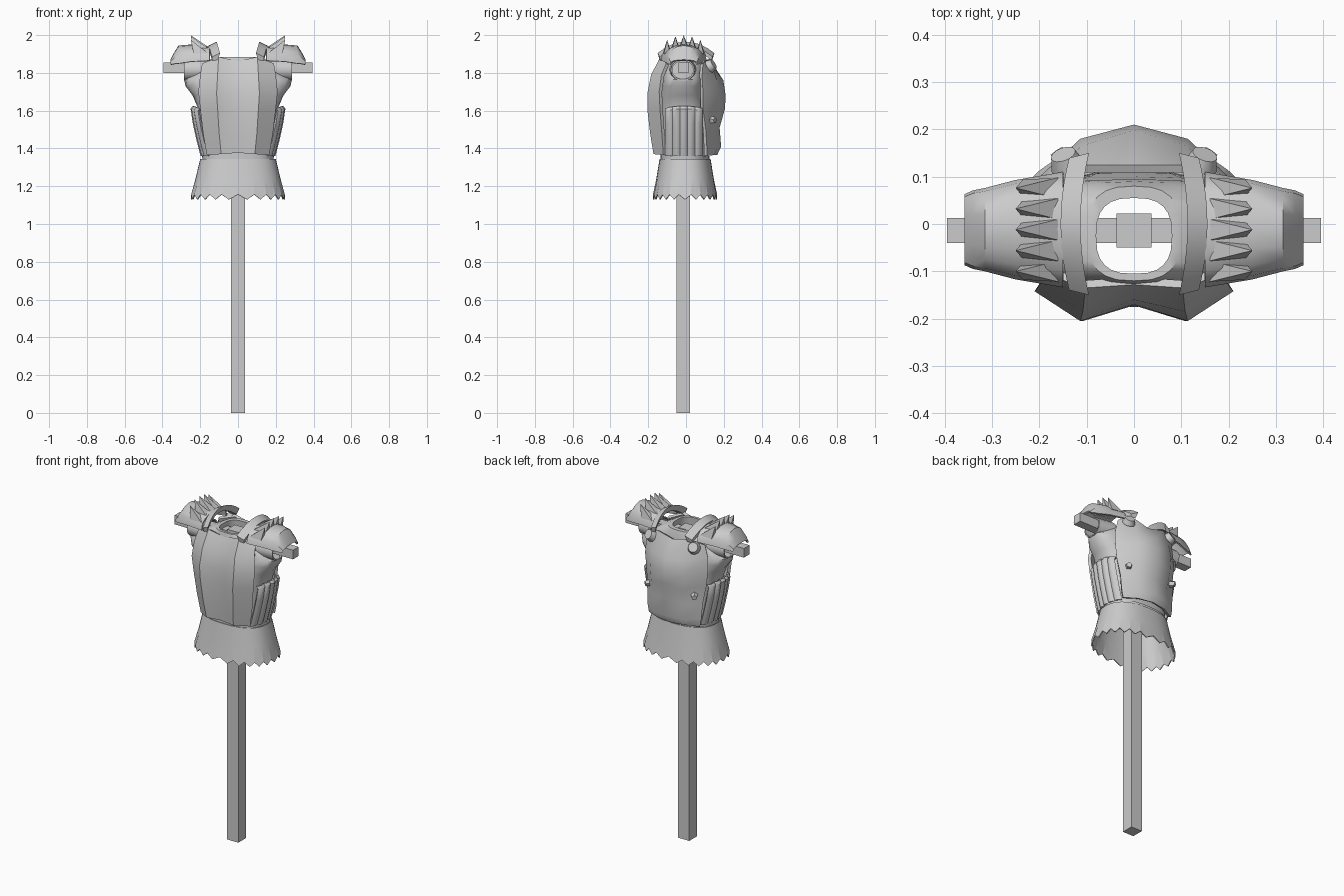
import bpy, bmesh, math
from mathutils import Vector

cube = bpy.data.objects.get("Cube")
if cube:
    bpy.data.objects.remove(cube, do_unlink=True)

grey = bpy.data.materials.new("plain_grey")
grey.use_nodes = True
grey.diffuse_color = (0.6, 0.6, 0.6, 1)
grey.node_tree.nodes["Principled BSDF"].inputs["Base Color"].default_value = (0.6, 0.6, 0.6, 1)


def finish(name, bm, thick=0, mirror=False, smooth=35):
    """Turn a bmesh into a shaded object, thickened inward and mirrored if asked."""
    mesh = bpy.data.meshes.new(name)
    bm.to_mesh(mesh)
    bm.free()
    mesh.materials.append(grey)
    ob = bpy.data.objects.new(name, mesh)
    bpy.context.scene.collection.objects.link(ob)
    bpy.ops.object.select_all(action='DESELECT')
    ob.select_set(True)
    bpy.context.view_layer.objects.active = ob
    if thick:
        m = ob.modifiers.new("thickness", 'SOLIDIFY')
        m.thickness, m.offset = thick, -1
        bpy.ops.object.modifier_apply(modifier=m.name)
    if mirror:
        m = ob.modifiers.new("other_side", 'MIRROR')
        m.use_mirror_merge = False
        bpy.ops.object.modifier_apply(modifier=m.name)
    if smooth:
        bpy.ops.object.shade_smooth_by_angle(angle=math.radians(smooth))
    return ob


def skin(name, rows, closed=False, flip=False, **kw):
    """Surface through rows of points."""
    bm = bmesh.new()
    vs = [[bm.verts.new(p) for p in row] for row in rows]
    n = len(rows[0])
    for a, b in zip(vs, vs[1:]):
        for i in range(n if closed else n - 1):
            j = (i + 1) % n
            quad = [a[i], a[j], b[j], b[i]]
            bm.faces.new(quad[::-1] if flip else quad)
    return finish(name, bm, **kw)


def box(name, lo, hi):
    bm = bmesh.new()
    bmesh.ops.create_cube(bm, size=1)
    for v in bm.verts:
        v.co = [(l + h) / 2 + c * (h - l) for l, h, c in zip(lo, hi, v.co)]
    finish(name, bm, smooth=0)


def ring(rx, ry, cy, z, n, power=2.0):
    """Superellipse cross-section."""
    pts = []
    for i in range(n):
        c, s = math.cos(math.tau * i / n), math.sin(math.tau * i / n)
        pts.append((rx * math.copysign(abs(c) ** (2 / power), c),
                    cy + ry * math.copysign(abs(s) ** (2 / power), s), z))
    return pts


# Wooden stand
box("post", (-0.037, -0.05, 0), (0.037, 0.022, 1.87))
box("crossbar", (-0.395, -0.04, 1.80), (0.395, 0.013, 1.855))

# Inner torso shell: z, half width, half depth, y centre
torso = [(1.345, .185, .125, -.01), (1.42, .185, .125, -.01), (1.62, .215, .125, -.015),
         (1.68, .24, .12, -.015), (1.73, .278, .115, -.015), (1.765, .285, .11, -.015),
         (1.80, .23, .11, -.015), (1.85, .165, .11, -.02), (1.885, .10, .10, -.02),
         (1.885, .08, .08, -.025), (1.82, .085, .085, -.025)]
skin("torso_shell", [ring(rx, ry, cy, z, 24, 2.7) for z, rx, ry, cy in torso], closed=True)

# Arm opening sleeves
sleeve = []
for x, r in ((.17, .072), (.285, .064)):
    sleeve.append([(x, -.017 + r * math.cos(math.tau * i / 14), 1.815 + r * .9 * math.sin(math.tau * i / 14))
                   for i in range(14)])
skin("arm_sleeve", sleeve, closed=True, mirror=True, thick=.008)


# Chest and back plates: half width, then (y, z) at edge, ridge and centre
def plate(name, rows, flip):
    pts = []
    for w, edge, ridge, mid in rows:
        cols = [(-w, edge), (-.54 * w, ridge), (0, mid), (.54 * w, ridge), (w, edge)]
        pts.append([(x, y, z) for x, (y, z) in cols])
    skin(name, pts, flip=flip, thick=.018)


plate("breastplate", [
    (.165, (-.12, 1.365), (-.172, 1.37), (-.168, 1.377)),
    (.185, (-.128, 1.48), (-.19, 1.48), (-.172, 1.48)),
    (.20, (-.138, 1.61), (-.205, 1.61), (-.172, 1.61)),
    (.21, (-.142, 1.70), (-.205, 1.69), (-.17, 1.69)),
    (.20, (-.13, 1.79), (-.185, 1.79), (-.16, 1.78)),
    (.19, (-.105, 1.85), (-.135, 1.885), (-.128, 1.862))], False)
plate("backplate", [
    (.17, (.11, 1.36), (.148, 1.365), (.165, 1.365)),
    (.18, (.11, 1.41), (.165, 1.40), (.186, 1.41)),
    (.185, (.105, 1.50), (.155, 1.49), (.178, 1.51)),
    (.20, (.09, 1.61), (.178, 1.59), (.206, 1.61)),
    (.21, (.09, 1.70), (.18, 1.69), (.21, 1.68)),
    (.205, (.085, 1.78), (.165, 1.76), (.198, 1.76)),
    (.19, (.09, 1.85), (.125, 1.875), (.125, 1.85))], True)

# Pleated side guards
guard = []
for z, x in ((1.36, .197), (1.44, .218), (1.53, .238), (1.61, .25), (1.625, .24)):
    row = []
    for i in range(21):
        u = i / 10 - 1
        flute = .009 * abs(math.sin(math.pi * i / 4))
        row.append((x - .008 + flute - .03 * u * u, -.012 + .1 * u, z - .012 * u * u * (z > 1.6)))
    guard.append(row)
skin("side_guard", guard, mirror=True, thick=.014)

# Waist band and toothed skirt
skin("waist_band", [ring(.188, .128, -.005, 1.335, 32, 2.4), ring(.19, .13, -.005, 1.36, 32, 2.4)],
     closed=True, thick=.012)
teeth = 22
skirt = []
for z, rx, ry in ((1.13, .25, .17), (1.24, .225, .152), (1.345, .2, .135)):
    pts = ring(rx, ry, -.005, z, teeth * 2, 2.4)
    skirt.append([(x, y, h + (.026 if i % 2 and h < 1.2 else 0)) for i, (x, y, h) in enumerate(pts)])
skin("skirt", skirt, closed=True, thick=.006, smooth=12)


# Shoulder pads
def arch(x, half, top, low, n=9, cy=-.012):
    angles = [math.pi * (i / (n - 1) - .5) for i in range(n)]
    return [(x, cy + half * math.sin(t), low + (top - low) * max(0, math.cos(t)) ** .75) for t in angles]


pad = [arch(.15, .122, 1.94, 1.865), arch(.25, .105, 1.95, 1.86), arch(.315, .088, 1.945, 1.85),
       arch(.34, .083, 1.905, 1.848), arch(.358, .075, 1.87, 1.845)]
skin("shoulder_pad", pad, flip=True, mirror=True, thick=.01)

# Raised neck guards along the inner rim of the pads
rim = []
for i in range(11):
    u = i / 5 - 1
    y, lift = .15 * u, .06 * (1 - u * u)
    x = .125 - .018 * u * u
    rim.append([(x - .012, y, 1.905 + lift), (x + .03, y * .93, 1.885 + lift),
                (x + .03, y * .9, 1.865 + lift), (x, y * .93, 1.868 + lift)])
bm = bmesh.new()
loops = [[bm.verts.new(p) for p in r] for r in rim]
for a, b in zip(loops, loops[1:]):
    for i in range(4):
        bm.faces.new((a[i], a[i - 1], b[i - 1], b[i]))
bm.faces.new(loops[0])
bm.faces.new(loops[-1][::-1])
bmesh.ops.recalc_face_normals(bm, faces=bm.faces)
finish("neck_guard", bm, mirror=True)

# Row of flared spikes on each pad
bm = bmesh.new()
for k in range(5):
    u = (k - 2) / 2
    y, drop, d = -.012 + .088 * u, .035 * u * u, .022
    base = [(.16, y - d, 1.94 - drop), (.16, y + d, 1.94 - drop), (.235, y + d * .8, 1.935 - drop),
            (.235, y - d * .8, 1.935 - drop)]
    vs = [bm.verts.new(p) for p in base]
    tip = bm.verts.new((.25, y, 2.0 - drop * .7))
    bm.faces.new(vs)
    for i in range(4):
        bm.faces.new((vs[i - 1], vs[i], tip))
bmesh.ops.recalc_face_normals(bm, faces=bm.faces)
finish("pad_spikes", bm, mirror=True, smooth=0)


# Round studs on the back
def stud(name, at, facing, radius, depth, sides):
    bm = bmesh.new()
    bmesh.ops.create_cone(bm, cap_ends=True, segments=sides, radius1=radius, radius2=radius * .75, depth=depth)
    turn = Vector(facing).to_track_quat('Z', 'Y')
    for v in bm.verts:
        v.co = turn @ v.co + Vector(at)
    finish(name, bm, mirror=True)


stud("shoulder_disc", (.145, .135, 1.84), (.3, .8, .5), .036, .03, 16)
stud("back_rivet", (.155, .142, 1.55), (.55, .8, -.1), .021, .03, 5)
